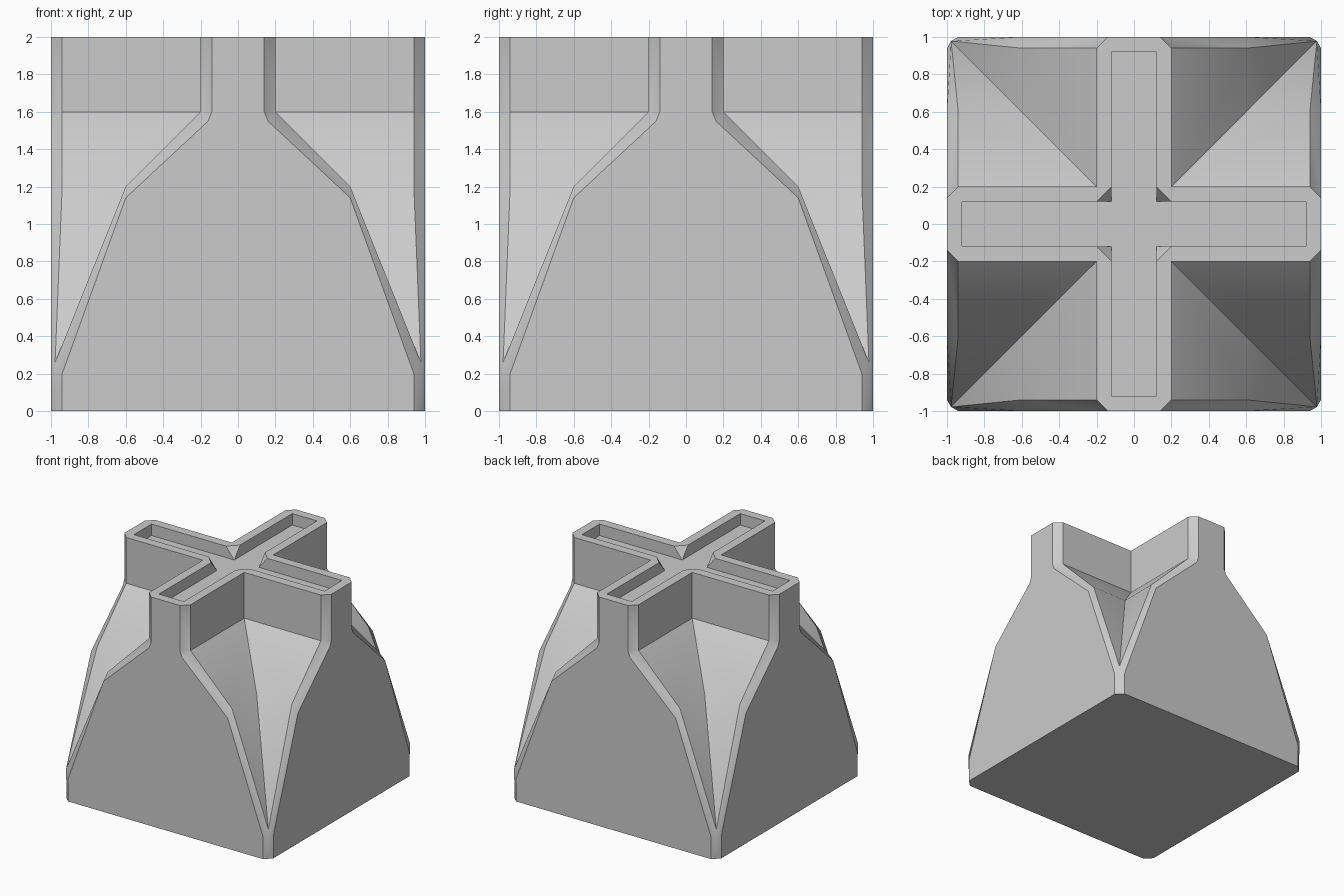
import bpy, bmesh
from math import pi
from mathutils import Matrix, Vector

default_cube = bpy.data.objects.get("Cube")
if default_cube:
    bpy.data.objects.remove(default_cube)

# Main dimensions
HALF, ARM, BEVEL = 1.0, 0.2, 0.06
TOP, SHOULDER, KNEE = 2.0, 1.6, 1.2
SLOT, SLOT_END, FLOOR = 0.12, 0.92, 1.9
INSET = HALF - BEVEL

# One eighth of the block: x runs sideways, y runs outward, z is up
bm = bmesh.new()


def face(*points):
    bm.faces.new([bm.verts.new(p) for p in points])


# Matching profiles on either side of the bevel band, from the top down
outer = [(ARM - BEVEL, HALF, TOP), (ARM - BEVEL, HALF, SHOULDER),
         (0.16, HALF, 1.55), (0.6, HALF, 1.14),
         (INSET, HALF, 0.2), (INSET, HALF, 0)]
rim_end = (ARM, INSET, TOP)
shoulder = (ARM, INSET, SHOULDER)
knee = (0.6, INSET, KNEE)
tip = (0.978, 0.978, 0.26)
corner = (0.972, 0.972, 0)
inner = [rim_end, shoulder, shoulder, knee, tip, corner]

# Flat side and its bevel band
face((0, HALF, TOP), *outer, (0, HALF, 0))
for i in range(len(outer) - 1):
    ring = [outer[i], inner[i], inner[i + 1], outer[i + 1]]
    face(*dict.fromkeys(ring))

# Arm wall and sloping corner scoop
root = (ARM, ARM, SHOULDER)
valley = (0.6, 0.6, KNEE)
face(rim_end, (ARM, ARM, TOP), root, shoulder)
face(root, shoulder, knee, valley)
face(valley, knee, tip)

# Top rim, shallow cross slot and its notched inner corner
notch = (SLOT, ARM, TOP)
notch_mid = ((SLOT + ARM) / 2, (SLOT + ARM) / 2, TOP)
slot_corner = (SLOT, SLOT_END, TOP)
slot_mid = (0, SLOT_END, TOP)
low_in, low_out = (SLOT, SLOT, FLOOR), (SLOT, SLOT_END, FLOOR)
low_mid = (0, SLOT_END, FLOOR)
face((0, HALF, TOP), outer[0], rim_end, (ARM, ARM, TOP),
     notch_mid, notch, slot_corner, slot_mid)
face(notch, slot_corner, low_out, low_in)
face(slot_mid, slot_corner, low_out, low_mid)
face(notch, notch_mid, low_in)
face((0, 0, FLOOR), low_mid, low_out, low_in)

# Underside
face((0, 0, 0), corner, outer[-1], (0, HALF, 0))


def repeat(matrix):
    """Add a transformed copy of everything built so far."""
    copy = bmesh.ops.duplicate(bm, geom=bm.verts[:] + bm.edges[:] + bm.faces[:])
    verts = [g for g in copy["geom"] if isinstance(g, bmesh.types.BMVert)]
    bmesh.ops.transform(bm, matrix=matrix, verts=verts)


# Mirror across the side's middle, then turn to all four sides
repeat(Matrix.Scale(-1, 4, Vector((1, 0, 0))))
repeat(Matrix.Rotation(pi / 2, 4, "Z"))
repeat(Matrix.Rotation(pi, 4, "Z"))

# Weld and tidy flat areas
bmesh.ops.remove_doubles(bm, verts=bm.verts[:], dist=0.0005)
bmesh.ops.recalc_face_normals(bm, faces=bm.faces[:])
bmesh.ops.dissolve_limit(bm, angle_limit=0.005, verts=bm.verts[:], edges=bm.edges[:])

mesh = bpy.data.meshes.new("cross_topped_block")
bm.to_mesh(mesh)
bm.free()
block = bpy.data.objects.new("cross_topped_block", mesh)
bpy.context.collection.objects.link(block)

# Plain grey
grey = bpy.data.materials.new("plain grey")
grey.use_nodes = True
colour = (0.6, 0.6, 0.6, 1)
grey.diffuse_color = colour
grey.node_tree.nodes["Principled BSDF"].inputs["Base Color"].default_value = colour
mesh.materials.append(grey)

# Soft shading across the scoop bends, sharp elsewhere
bpy.ops.object.select_all(action="DESELECT")
block.select_set(True)
bpy.context.view_layer.objects.active = block
bpy.ops.object.shade_smooth_by_angle(angle=pi / 6)
